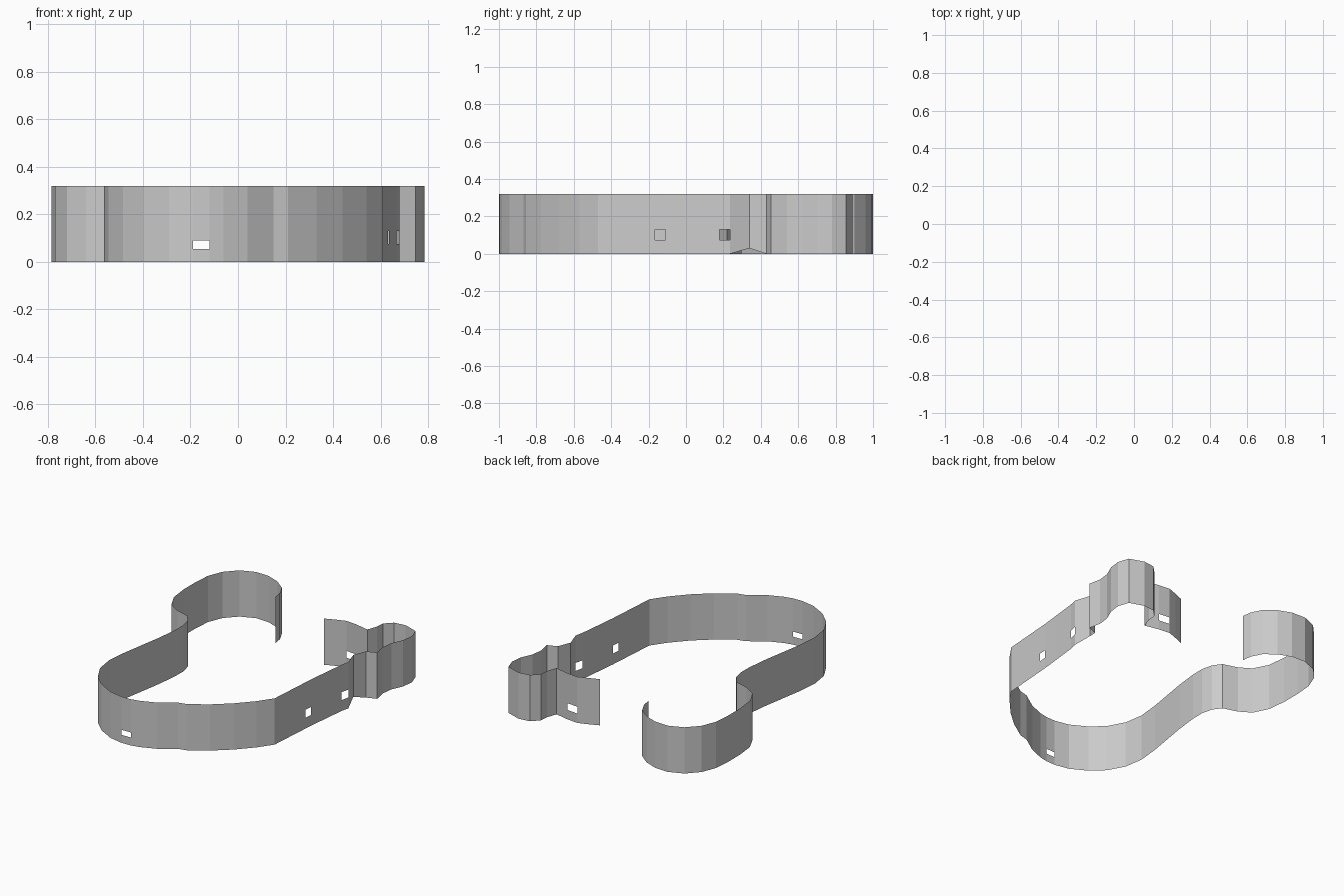
import bpy, bmesh

if "Cube" in bpy.data.objects:
    bpy.data.objects.remove(bpy.data.objects["Cube"])

H = 0.32

# Plan outline of the open ribbon wall, split at its sharp creases
back_lobe = [(-.25, .765), (-.26, .83), (-.295, .90), (-.37, .96), (-.46, .995), (-.56, 1.0),
             (-.66, .96), (-.735, .88), (-.775, .78), (-.785, .66), (-.785, .53),
             (-.77, .40), (-.72, .30), (-.64, .25), (-.54, .22)]
left_side = [(-.54, .22), (-.50, .165), (-.482, .09), (-.483, 0), (-.50, -.15), (-.55, -.45),
             (-.565, -.60), (-.545, -.73), (-.485, -.84), (-.40, -.92), (-.29, -.98),
             (-.19, -1.0), (-.12, -.998), (-.06, -.985), (.04, -.945), (.15, -.87), (.21, -.855)]
front_right = [(.21, -.855), (.33, -.775), (.44, -.68), (.54, -.57), (.61, -.47)]
right_side = [(.61, -.47), (.632, -.165), (.636, -.11), (.65, .02), (.668, .18),
              (.68, .235), (.645, .34), (.68, .43)]
small_lobe = [(.68, .43), (.747, .455), (.73, .54), (.74, .62), (.775, .70), (.785, .78),
              (.76, .855), (.66, .89), (.58, .88), (.53, .83), (.525, .77), (.50, .70)]
end_wall = [(.50, .70), (.40, .722), (.32, .73), (.25, .705), (.184, .678)]


def ribbon(name, path, holes=None, raised=None):
    """Upright sheet; holes = {segment: (z0, z1)}, raised = {point: bottom z}."""
    holes, raised = holes or {}, raised or {}
    bm = bmesh.new()

    def panel(i, z0, z1):
        (ax, ay), (bx, by) = path[i], path[i + 1]
        za = raised.get(i, z0) if z0 == 0 else z0
        zb = raised.get(i + 1, z0) if z0 == 0 else z0
        bm.faces.new([bm.verts.new(c) for c in
                      ((ax, ay, za), (bx, by, zb), (bx, by, z1), (ax, ay, z1))])

    for i in range(len(path) - 1):
        if i in holes:
            panel(i, 0, holes[i][0])
            panel(i, holes[i][1], H)
        else:
            panel(i, 0, H)
    bmesh.ops.remove_doubles(bm, verts=bm.verts, dist=1e-4)
    me = bpy.data.meshes.new(name)
    bm.to_mesh(me)
    bm.free()
    bpy.context.collection.objects.link(bpy.data.objects.new(name, me))


ribbon("back_lobe_wall", back_lobe)
ribbon("left_and_front_wall", left_side, {11: (.055, .09)})
ribbon("front_right_wall", front_right)
ribbon("right_wall", right_side, {1: (.075, .13), 4: (.075, .13)}, {6: .03})
ribbon("small_lobe_wall", small_lobe)
ribbon("end_wall", end_wall, {1: (.065, .112)})
